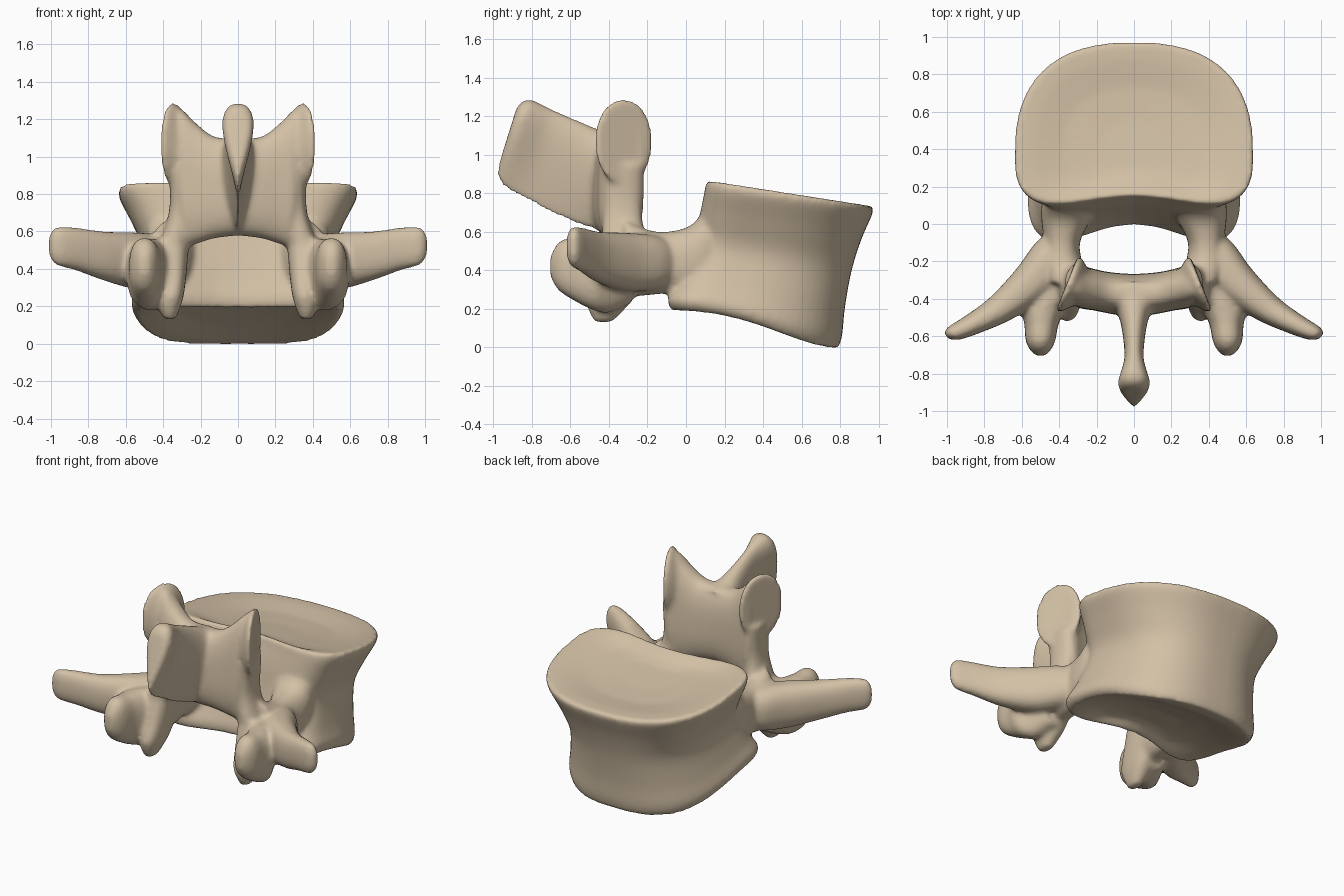
import bpy
import bmesh
import math
from mathutils import Vector

default_cube = bpy.data.objects.get("Cube")
if default_cube:
    bpy.data.objects.remove(default_cube, do_unlink=True)

X, Y, Z = Vector((1, 0, 0)), Vector((0, 1, 0)), Vector((0, 0, 1))
SIDES = 64
bm = bmesh.new()


def power(value, exponent):
    return math.copysign(abs(value) ** exponent, value)


def skin(rings):
    """Join rings of points into one closed solid."""
    loops = [[bm.verts.new(point) for point in ring] for ring in rings]
    faces = []
    for low, high in zip(loops, loops[1:]):
        for i in range(SIDES):
            j = (i + 1) % SIDES
            faces.append(bm.faces.new((low[i], low[j], high[j], high[i])))
    faces += [bm.faces.new(loops[0]), bm.faces.new(loops[-1])]
    bmesh.ops.recalc_face_normals(bm, faces=faces)


def smooth_rows(rows, steps=6):
    """Pass a smooth curve through the rows of numbers."""
    result = []
    last = len(rows) - 1
    for i in range(last):
        around = (rows[max(i - 1, 0)], rows[i], rows[i + 1], rows[min(i + 2, last)])
        for step in range(steps):
            t = step / steps
            result.append([
                b + t / 2 * (c - a + t * (2 * a - 5 * b + 4 * c - d + t * (3 * (b - c) + d - a)))
                for a, b, c, d in zip(*around)])
    return result + [list(rows[-1])]


def limb(rows, u, v, taper=0, squareness=2.4, mirrored=True):
    """Sweep an oval; each row is centre x, y, z, then half size along u and v."""
    rings = []
    for x, y, z, half_u, half_v in smooth_rows(rows):
        ring = []
        for i in range(SIDES):
            angle = math.tau * i / SIDES
            s = power(math.cos(angle), 2 / squareness)
            t = power(math.sin(angle), 2 / squareness)
            ring.append(Vector((x, y, z)) + u * half_u * s * (1 + taper * t) + v * half_v * t)
        rings.append(ring)
    skin(rings)
    if mirrored:
        skin([[Vector((-p.x, p.y, p.z)) for p in ring] for ring in rings])


def body_ring(width, front, back, z_front, z_back, notch, bend=0, scale=1, lift=0):
    """Kidney outline, tilted from front to back."""
    middle = front + (back - front) * 0.36
    ring = []
    for i in range(SIDES):
        angle = math.tau * i / SIDES
        c, s = math.cos(angle), math.sin(angle)
        exponent = 2 / 2.5 if s > 0 else 2 / 3
        across, along = power(c, exponent), power(s, exponent)
        y = middle + along * (back - middle if s > 0 else middle - front)
        if s < 0:
            y += notch * (1 - across ** 2) ** 2
        y = middle + (y - middle) * scale
        t = max(0, min(1, (y - front) / (back - front)))
        late = t ** 1.5
        t += bend * (late * late * (3 - 2 * late) - t)
        ring.append((across * width * scale, y, z_front + (z_back - z_front) * t + lift))
    return ring


# Main body: waisted block with dished ends
bottom = (.54, -.165, .79, .19, -.005, .17, 1)
top = (.635, .035, .965, .88, .735, .115, 0)
walls = [
    bottom,
    (.572, -.19, .81, .26, .06, .19, .7),
    (.535, -.11, .825, .37, .21, .14, .3),
    (.505, -.02, .86, .55, .40, .09, 0),
    (.565, .01, .91, .70, .56, .09, 0),
    (.635, .025, .97, .83, .70, .115, 0),
    top,
]
dish = [(.3, .055), (.6, .042), (.85, .01)]
skin([body_ring(*bottom, scale=s, lift=d) for s, d in dish]
     + [body_ring(*row) for row in smooth_rows(walls, 4)]
     + [body_ring(*top, scale=s, lift=-d) for s, d in reversed(dish)])

# Pedicles: bridges from the body to the arch
limb([(.33, .28, .54, .10, .22),
      (.345, .12, .50, .145, .22),
      (.365, .02, .455, .13, .175),
      (.385, -.1, .44, .095, .16),
      (.385, -.2, .44, .105, .17),
      (.37, -.32, .46, .09, .2)], X, Z)

# Lamina: upright sheet behind the canal, rising to the sides
limb([(-.02, -.385, .84, .115, .26),
      (.12, -.37, .835, .11, .27),
      (.22, -.35, .855, .11, .32),
      (.29, -.335, .885, .115, .36),
      (.33, -.325, .97, .10, .3)], Y, Z, taper=-.08, squareness=2.6)

# Upper joint necks
limb([(.38, -.3, .42, .10, .14),
      (.33, -.325, .6, .07, .11),
      (.305, -.33, .74, .06, .1),
      (.31, -.33, .95, .06, .11)], X, Y)

# Upper joint facets: flat ovals facing outwards
facet_along = Vector((-.37, .93, 0))
limb([(.28, -.34, 1.03, .10, .16),
      (.32, -.33, 1.06, .14, .205),
      (.345, -.325, 1.067, .16, .222),
      (.36, -.32, 1.067, .155, .215)], facet_along, Z, squareness=2.1)

# Lower joint columns
limb([(.36, -.3, .56, .1, .13),
      (.345, -.35, .38, .07, .13),
      (.355, -.395, .26, .065, .125),
      (.365, -.415, .19, .055, .09),
      (.365, -.43, .13, .03, .045)], X, Y)

# Rounded knobs in front of the lower joints
limb([(.42, -.28, .39, .09, .16),
      (.46, -.40, .37, .10, .19),
      (.485, -.47, .375, .11, .185),
      (.495, -.54, .39, .09, .17),
      (.50, -.62, .415, .08, .15),
      (.50, -.67, .42, .058, .115),
      (.50, -.705, .42, .025, .05)], X, Z)

# Side wings
wing_across = Vector((.62, .78, 0))
limb([(.36, -.10, .44, .10, .12),
      (.45, -.20, .44, .125, .145),
      (.56, -.325, .445, .11, .15),
      (.72, -.455, .47, .08, .13),
      (.86, -.535, .505, .06, .115),
      (.95, -.578, .52, .048, .107),
      (.985, -.592, .523, .036, .09),
      (1.005, -.6, .525, .018, .05)], wing_across, Z)

# Rear spine: blade with a thickened, tilted end
spine_up = Vector((0, .3, .95))
limb([(0, -.38, .845, .13, .25),
      (0, -.47, .87, .085, .25),
      (0, -.58, .915, .056, .25),
      (0, -.74, .99, .042, .245),
      (0, -.83, 1.035, .058, .243),
      (0, -.875, 1.06, .07, .238),
      (0, -.91, 1.075, .066, .215),
      (0, -.93, 1.08, .045, .175)], spine_up.cross(Y).normalized(), spine_up,
     taper=.7, squareness=2.2, mirrored=False)

# Fuse the parts into one smooth bone
mesh = bpy.data.meshes.new("vertebra")
bm.to_mesh(mesh)
bm.free()
vertebra = bpy.data.objects.new("vertebra", mesh)
bpy.context.collection.objects.link(vertebra)

bone = bpy.data.materials.new("bone tan")
bone.use_nodes = True
bone.diffuse_color = (.65, .53, .38, 1)
bone.node_tree.nodes["Principled BSDF"].inputs["Base Color"].default_value = bone.diffuse_color
mesh.materials.append(bone)

fuse = vertebra.modifiers.new("fuse", "REMESH")
fuse.mode = "VOXEL"
fuse.voxel_size = .014
fuse.use_smooth_shade = True
soften = vertebra.modifiers.new("soften", "SMOOTH")
soften.factor = .5
soften.iterations = 12
